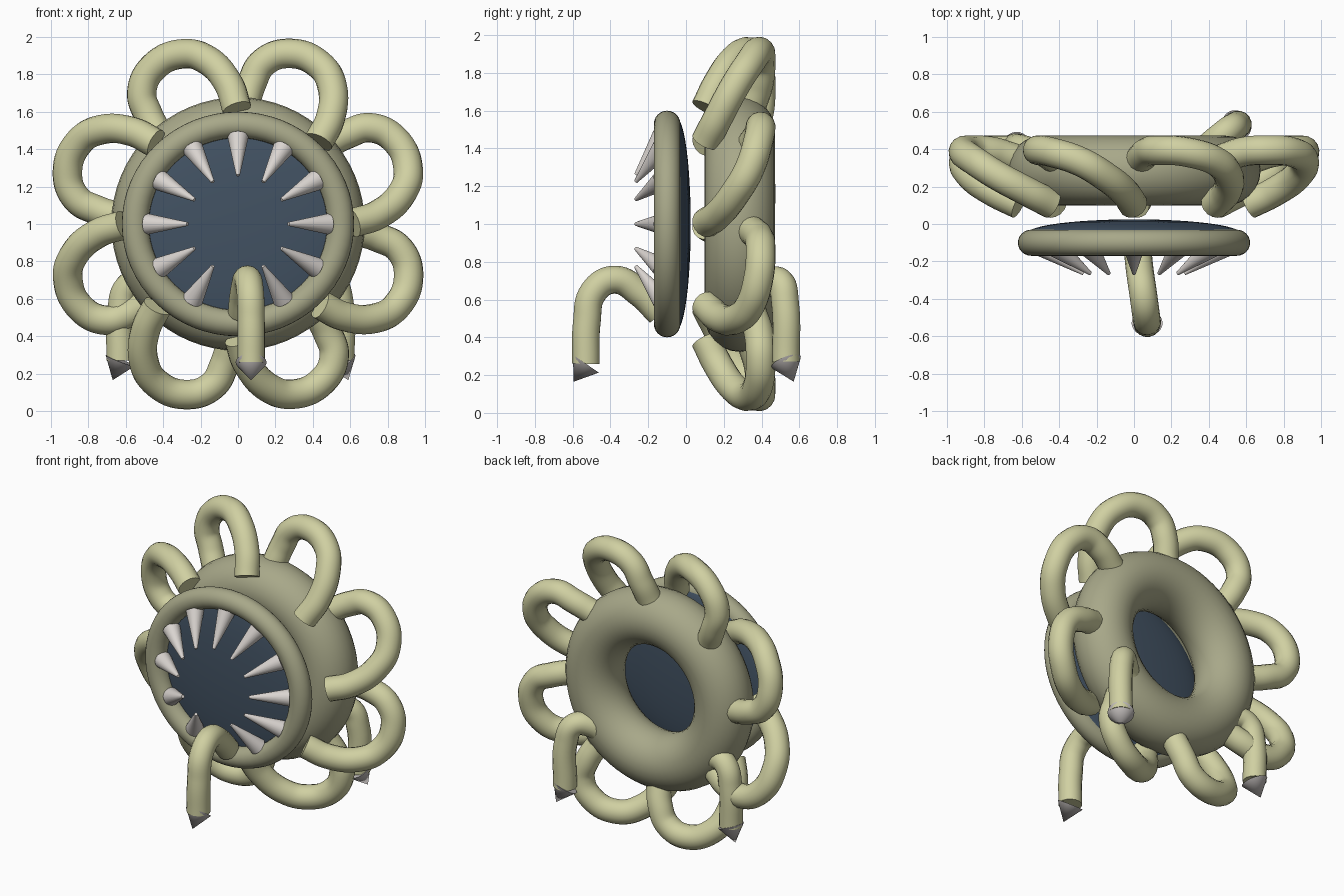
import bpy
import math
from mathutils import Vector

cube = bpy.data.objects.get("Cube")
if cube:
    bpy.data.objects.remove(cube, do_unlink=True)

CENTRE = 1.0      # height of the flower axis
WIDEN = 1.035     # the mouth is slightly wider than tall


def material(name, rgb):
    m = bpy.data.materials.new(name)
    m.use_nodes = True
    m.diffuse_color = (*rgb, 1)
    bsdf = next(n for n in m.node_tree.nodes if n.type == 'BSDF_PRINCIPLED')
    bsdf.inputs["Base Color"].default_value = (*rgb, 1)
    return m


PALE = material("pale_yellow", (0.63, 0.63, 0.36))
OLIVE = material("olive_grey", (0.39, 0.39, 0.25))
SLATE = material("dark_slate", (0.055, 0.085, 0.125))
IVORY = material("ivory", (0.70, 0.66, 0.63))
CLAW = material("claw_grey", (0.53, 0.50, 0.49))


def finish(name, mat, angle=50):
    ob = bpy.context.object
    ob.name = name
    ob.data.materials.append(mat)
    bpy.ops.object.shade_smooth_by_angle(angle=math.radians(angle))
    return ob


def ring(name, major, minor, y, mat):
    bpy.ops.mesh.primitive_torus_add(
        major_radius=major, minor_radius=minor, major_segments=64,
        minor_segments=24, location=(0, y, CENTRE),
        rotation=(math.pi / 2, 0, 0))
    return finish(name, mat)


def cone(name, base, tip, radius, mat, blunt=0.0):
    """Cone standing on a base point and aimed at a tip point."""
    base, tip = Vector(base), Vector(tip)
    axis = tip - base
    bpy.ops.mesh.primitive_cone_add(
        vertices=24, radius1=radius, radius2=blunt, depth=axis.length,
        location=(base + tip) / 2,
        rotation=axis.to_track_quat('Z', 'Y').to_euler())
    return finish(name, mat)


def tube(name, points, radius, mat):
    """Round tube with flat ends along a smooth path."""
    cu = bpy.data.curves.new(name + "_path", 'CURVE')
    cu.dimensions = '3D'
    cu.bevel_depth = radius
    cu.bevel_resolution = 6
    cu.resolution_u = 8
    cu.use_fill_caps = True
    sp = cu.splines.new('BEZIER')
    sp.bezier_points.add(len(points) - 1)
    for bp, p in zip(sp.bezier_points, points):
        bp.co = p
        bp.handle_left_type = bp.handle_right_type = 'AUTO'
    temp = bpy.data.objects.new(name + "_path", cu)
    bpy.context.collection.objects.link(temp)
    graph = bpy.context.evaluated_depsgraph_get()
    mesh = bpy.data.meshes.new_from_object(temp.evaluated_get(graph))
    bpy.data.objects.remove(temp, do_unlink=True)
    ob = bpy.data.objects.new(name, mesh)
    bpy.context.collection.objects.link(ob)
    bpy.ops.object.select_all(action='DESELECT')
    ob.select_set(True)
    bpy.context.view_layer.objects.active = ob
    mesh.materials.clear()
    return finish(name, mat)


# Thick body ring and thin lip ring in front of it
ring("body_ring", 0.49, 0.187, 0.285, OLIVE)
lip = ring("mouth_lip", 0.53, 0.07, -0.1, OLIVE)
lip.scale.x = WIDEN

# Lens-shaped mouth disc
bpy.ops.mesh.primitive_uv_sphere_add(
    segments=64, ring_count=24, radius=1, location=(0, -0.05, CENTRE),
    rotation=(math.pi / 2, 0, 0))
disc = finish("mouth_disc", SLATE)
disc.scale = (0.57, 0.56, 0.075)

# Teeth around the lip, with a gap at the bottom for the front tentacle
for i in range(12):
    if i == 9:
        continue
    a = math.radians(30 * i)
    c, s = math.cos(a) * WIDEN, math.sin(a)
    cone(f"tooth_{i}", (0.465 * c, -0.125, CENTRE + 0.465 * s),
         (0.26 * c, -0.265, CENTRE + 0.26 * s), 0.056, IVORY, 0.01)

# Looping petals: radial, sideways and depth positions of one loop
LOOP = [(0.60, -0.21, 0.35), (0.72, -0.22, 0.385), (0.85, -0.205, 0.395),
        (0.95, -0.09, 0.385), (0.952, 0.08, 0.335), (0.87, 0.185, 0.26),
        (0.71, 0.24, 0.17), (0.57, 0.23, 0.105)]
for i in range(8):
    a = math.radians(22.5 + 45 * i)
    c, s = math.cos(a), math.sin(a)
    tube(f"petal_{i}", [(r * c + t * s, y, CENTRE + r * s - t * c)
                        for r, t, y in LOOP], 0.079, PALE)

# Three bent tentacles with claw tips
TENTACLES = {
    "front": ([(0.02, -0.14, 0.53), (0.03, -0.24, 0.63), (0.05, -0.38, 0.705),
               (0.065, -0.49, 0.64), (0.07, -0.525, 0.48),
               (0.07, -0.53, 0.26)], (0.07, -0.595, 0.165)),
    "back_left": ([(0.34, 0.36, 0.60), (0.43, 0.44, 0.69),
                   (0.505, 0.50, 0.69), (0.545, 0.525, 0.58),
                   (0.55, 0.53, 0.27)], (0.59, 0.57, 0.165)),
    "back_right": ([(-0.42, 0.34, 0.60), (-0.52, 0.38, 0.69),
                    (-0.59, 0.40, 0.66), (-0.625, 0.41, 0.54),
                    (-0.63, 0.41, 0.27)], (-0.67, 0.42, 0.165)),
}
for side, (path, tip) in TENTACLES.items():
    tube(side + "_tentacle", path, 0.074, PALE)
    cone(side + "_claw", path[-1], tip, 0.083, CLAW)
